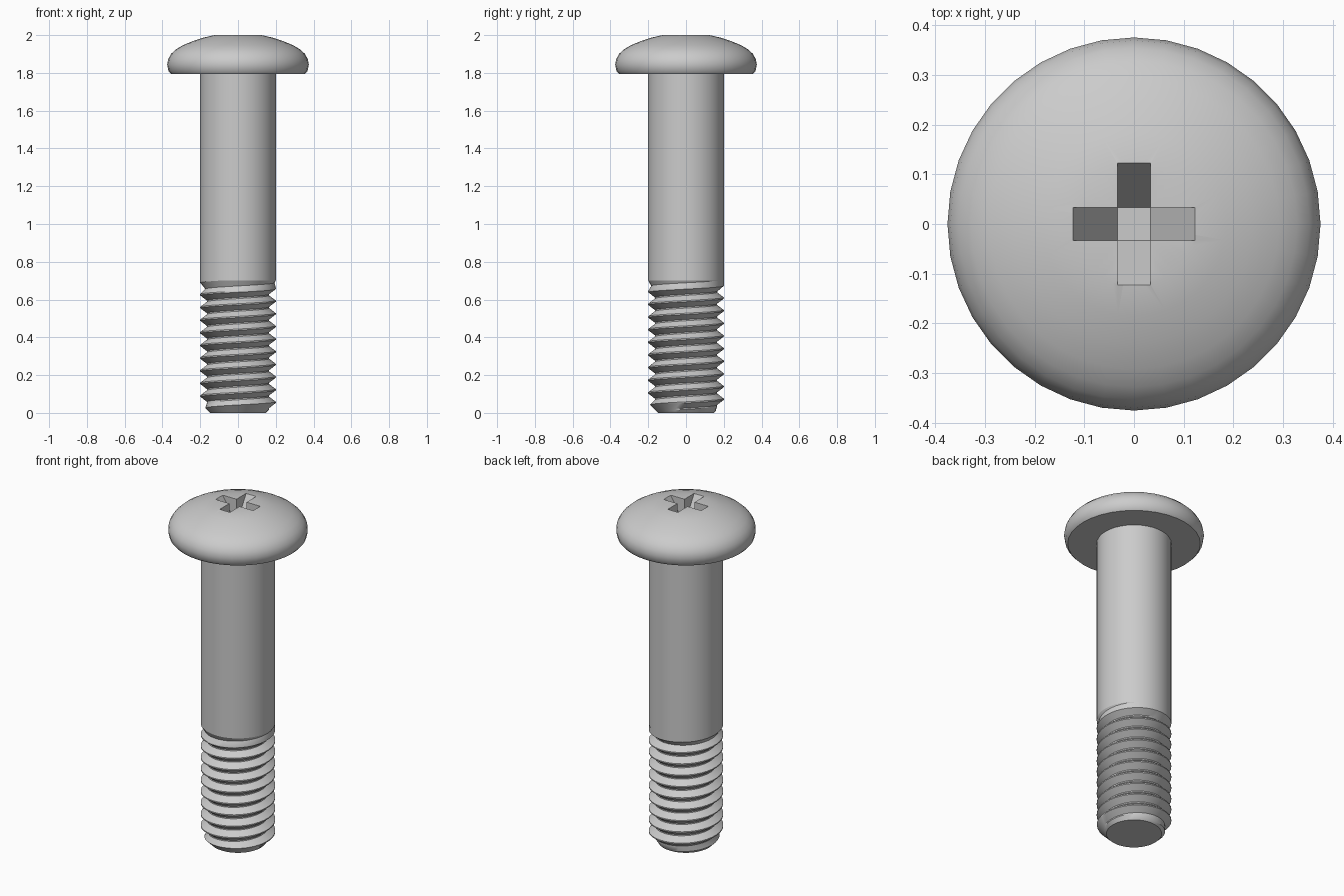
import bpy, bmesh
from math import sin, cos, tan, pi, radians
from mathutils import Matrix, Vector

if "Cube" in bpy.data.objects:
    bpy.data.objects.remove(bpy.data.objects["Cube"])

N = 36                 # sides round the axis
R, R_ROOT, R_TIP = 0.2, 0.165, 0.148
PITCH, Z_THREAD = 0.067, 0.70


def add_mesh(name, bm):
    bmesh.ops.remove_doubles(bm, verts=bm.verts, dist=1e-4)
    bmesh.ops.dissolve_degenerate(bm, edges=bm.edges, dist=1e-5)
    bmesh.ops.recalc_face_normals(bm, faces=bm.faces)
    me = bpy.data.meshes.new(name)
    bm.to_mesh(me)
    bm.free()
    ob = bpy.data.objects.new(name, me)
    bpy.context.collection.objects.link(ob)
    return ob


# Thread: one pitch as (height fraction, groove fraction)
TOOTH = [(0.0, 0), (0.1, 0), (0.5, 1), (0.6, 1)]


def thread_point(turn, k, frac, groove):
    z = min(max((k + frac + turn) * PITCH - 0.065, 0), Z_THREAD)
    fade = min(max((Z_THREAD - z) / 0.06, 0), 1)      # run-out into the shank
    r = R - (R - R_ROOT) * groove * fade
    return min(r, R_TIP + z), z                       # tapered tip


# Shank and pan head above the thread, as (radius, height)
HEAD = [(R, 1.795), (0.355, 1.795), (0.368, 1.81), (0.375, 1.845),
        (0.369, 1.875), (0.353, 1.902), (0.328, 1.925), (0.292, 1.946),
        (0.24, 1.968), (0.185, 1.986), (0.125, 2.0), (0, 2.0)]

bm = bmesh.new()
columns = []
for i in range(N + 1):
    turn = i / N
    a = 2 * pi * turn + pi / 2
    prof = [(0, 0), (R_TIP, 0)]
    prof += [thread_point(turn, k, f, g) for k in range(-1, 13) for f, g in TOOTH]
    prof += [(R, Z_THREAD)] + HEAD
    columns.append([bm.verts.new((r * cos(a), r * sin(a), z)) for r, z in prof])
for c, d in zip(columns, columns[1:]):
    for j in range(len(c) - 1):
        bm.faces.new((c[j], d[j], d[j + 1], c[j + 1]))
screw = add_mesh("machine_screw", bm)

# Cross recess cutter: small square floor, four arms sloping out to the top
W, ARM, DEPTH, OVER = 0.033, 0.123, 0.153, 0.03
top = 2 + OVER
reach = ARM + OVER * (ARM - W) / DEPTH
bm = bmesh.new()
floor, rim = [], []
for q in range(4):
    m = Matrix.Rotation(q * pi / 2, 3, 'Z')
    f, o1, o2, n = [bm.verts.new(m @ Vector(p)) for p in
                    ((W, -W, 2 - DEPTH), (reach, -W, top), (reach, W, top), (W, W, top))]
    floor.append(f)
    rim.append((o1, o2, n))
bm.faces.new(floor)
bm.faces.new([v for arm in rim for v in arm])
for q in range(4):
    f, g = floor[q], floor[(q + 1) % 4]
    o1, o2, n = rim[q]
    bm.faces.new((f, o1, o2, g))
    bm.faces.new((f, rim[q - 1][2], o1))
    bm.faces.new((g, o2, n))
cutter = add_mesh("recess_cutter", bm)
cutter.hide_render = True

bpy.context.view_layer.objects.active = screw
screw.select_set(True)
mod = screw.modifiers.new("cross_recess", 'BOOLEAN')
mod.operation = 'DIFFERENCE'
mod.solver = 'EXACT'
mod.object = cutter
bpy.ops.object.modifier_apply(modifier=mod.name)
bpy.data.objects.remove(cutter)
bpy.ops.object.shade_smooth_by_angle(angle=radians(30))
